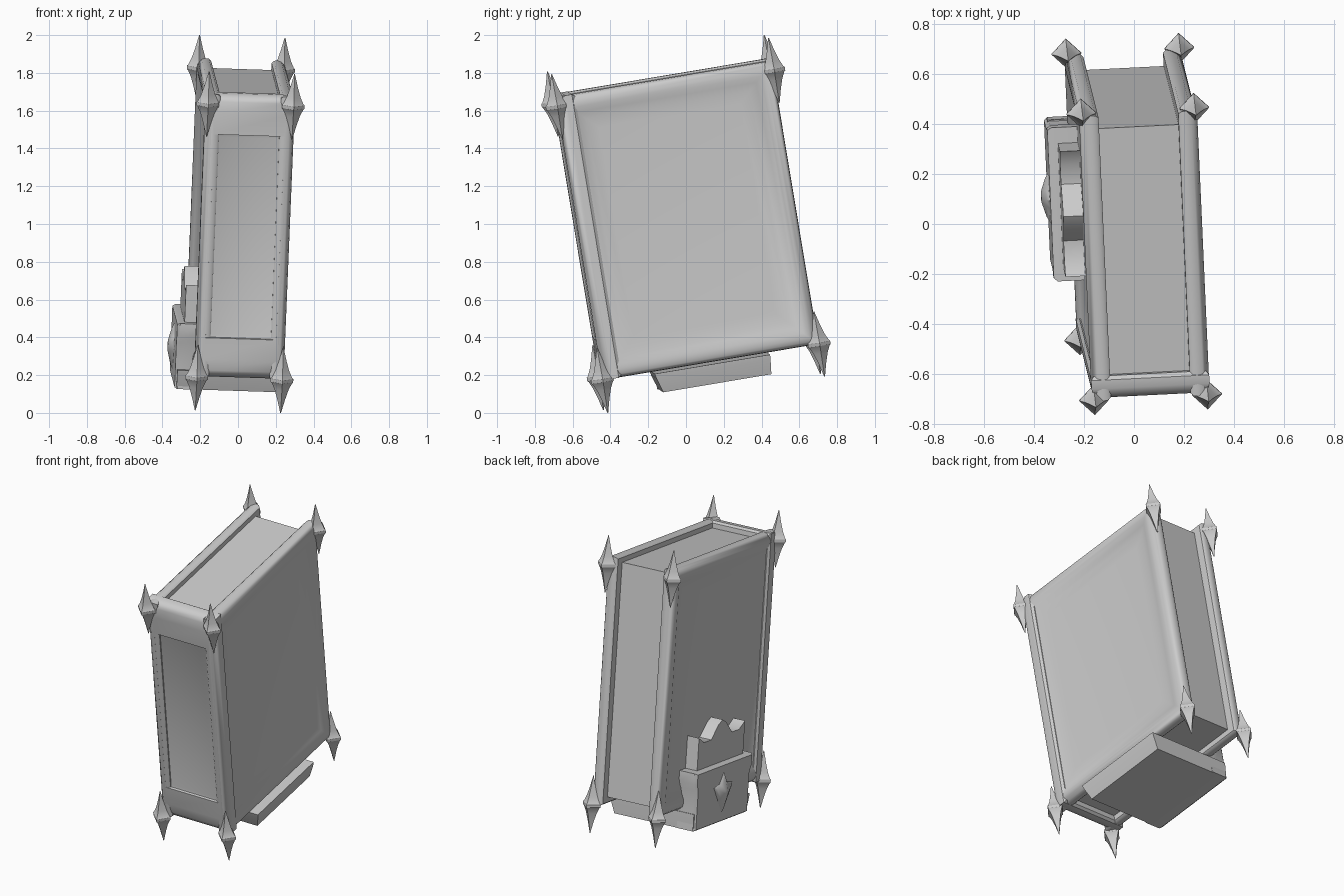
import bpy, bmesh, math
from mathutils import Matrix, Vector

if "Cube" in bpy.data.objects:
    bpy.data.objects.remove(bpy.data.objects["Cube"])

# Tilted local frame of the book: U = thickness, V = depth, W = height
U = Vector((0.998, 0.05, -0.033)).normalized()
W = Vector((0.048, -0.163, 0.985))
W = (W - U * W.dot(U)).normalized()
V = W.cross(U)
FRAME = Matrix.Translation((0.011, 0, 1.0)) @ Matrix((U, V, W)).transposed().to_4x4()
TOP, BOT, DEPTH = 0.787, -0.735, 0.58


def finish(name, bm, angle=35):
    bmesh.ops.recalc_face_normals(bm, faces=bm.faces)
    me = bpy.data.meshes.new(name)
    bm.to_mesh(me)
    bm.free()
    ob = bpy.data.objects.new(name, me)
    bpy.context.collection.objects.link(ob)
    ob.matrix_world = FRAME
    bpy.ops.object.select_all(action='DESELECT')
    ob.select_set(True)
    bpy.context.view_layer.objects.active = ob
    bpy.ops.object.shade_smooth_by_angle(angle=math.radians(angle))
    return ob


def loft(name, rings, angle=35):
    """Skin equal-length point rings and cap both ends."""
    bm = bmesh.new()
    loops = [[bm.verts.new(p) for p in ring] for ring in rings]
    n = len(loops[0])
    for a, b in zip(loops, loops[1:]):
        for i in range(n):
            j = (i + 1) % n
            bm.faces.new((a[i], a[j], b[j], b[i]))
    bm.faces.new(loops[0])
    bm.faces.new(loops[-1])
    return finish(name, bm, angle)


def rect(a0, a1, b0, b1):
    return [(a0, b0), (a1, b0), (a1, b1), (a0, b1)]


def box(name, u, v, w, bevel=0.0):
    ob = loft(name, [[(a, b, h) for a, b in rect(*u, *v)] for h in w])
    if bevel:
        m = ob.modifiers.new("soft_edge", 'BEVEL')
        m.width, m.segments = bevel, 2
    return ob


# Page block
box("pages", (-0.175, 0.175), (-0.5, 0.52), (-0.69, 0.745))

# Covers: rounded rim around a shallow dished panel (inset, outward height)
cover = [(0.012, 0.16), (0.002, 0.172), (0, 0.19), (0.004, 0.212), (0.02, 0.23),
         (0.045, 0.237), (0.07, 0.233), (0.1, 0.22), (0.14, 0.21), (0.2, 0.205)]
for side, label in ((-1, "left"), (1, "right")):
    loft(label + "_cover",
         [[(side * h, a, b) for a, b in rect(-DEPTH + i, DEPTH - i, BOT + i, TOP - i)]
          for i, h in cover], 50)

# Spine: rounded frame with a recessed panel (side inset, end inset, height)
spine = [(0.012, 0.012, 0.48), (0, 0, 0.495), (0, 0, 0.53), (0.008, 0.012, 0.555),
         (0.022, 0.04, 0.572), (0.04, 0.1, 0.58), (0.05, 0.215, 0.58),
         (0.052, 0.217, 0.565), (0.062, 0.23, 0.56)]
loft("spine", [[(a, -h, b) for a, b in rect(-0.237 + s, 0.237 - s, BOT + e, TOP - e)]
               for s, e, h in spine])

# Corner spikes: four-sided double points with a waist band
half = [(0.002, 0.175), (0.02, 0.105), (0.037, 0.05), (0.053, 0.016), (0.06, 0.009)]
profile = half + [(r, -h) for r, h in reversed(half)]
for u, un in ((-0.2265, "left"), (0.2265, "right")):
    for v, vn in ((-0.5825, "front"), (0.5825, "back")):
        for w, wn in ((-0.735, "bottom"), (0.735, "top")):
            loft(f"{wn}_{vn}_{un}_spike",
                 [[(u + r * math.cos(k * math.pi / 2), v + r * math.sin(k * math.pi / 2), w + h)
                   for k in range(4)] for r, h in profile], 30)

# Clasp foot under the book, tapered towards the bottom
foot = [(0.0, -0.745), (0.005, -0.77), (0.03, -0.85)]
loft("clasp_foot", [[(a, b, h) for a, b in rect(-0.315, 0.265 - t, -0.305 + t, 0.315 - t * 0.3)]
                    for t, h in foot])

# Clasp pocket against the left cover, with wider ears at its upper corners
outline = [(-0.28, -0.85), (0.31, -0.85), (0.31, -0.6), (0.325, -0.56), (0.325, -0.495),
           (-0.3, -0.495), (-0.3, -0.56), (-0.28, -0.6)]
loft("clasp_pocket", [[(u, 0.015 + (v - 0.015) * s, -0.67 + (w + 0.67) * s) for v, w in outline]
                      for u, s in ((-0.2, 1), (-0.31, 1), (-0.325, 0.96))])

# Pointed clasp tab rising out of the pocket
crown = [(-0.25, -0.55), (0.26, -0.55), (0.26, -0.295), (0.2, -0.335), (0.12, -0.335),
         (0.05, -0.26), (0.005, -0.235), (-0.04, -0.26), (-0.11, -0.335), (-0.19, -0.335),
         (-0.25, -0.295)]
loft("clasp_tab", [[(u, v, w) for v, w in crown] for u in (-0.2, -0.285)])

# Raised leaf boss on the pocket
leaf = [(0, 0.13), (0.045, 0.06), (0.11, 0.045), (0.065, -0.03), (0, -0.14),
        (-0.065, -0.03), (-0.11, 0.045), (-0.045, 0.06)]
loft("leaf_boss", [[(u, 0.02 + v * s, -0.665 + w * s) for v, w in leaf]
                   for u, s in ((-0.32, 1), (-0.338, 0.72), (-0.356, 0.2))], 50)
